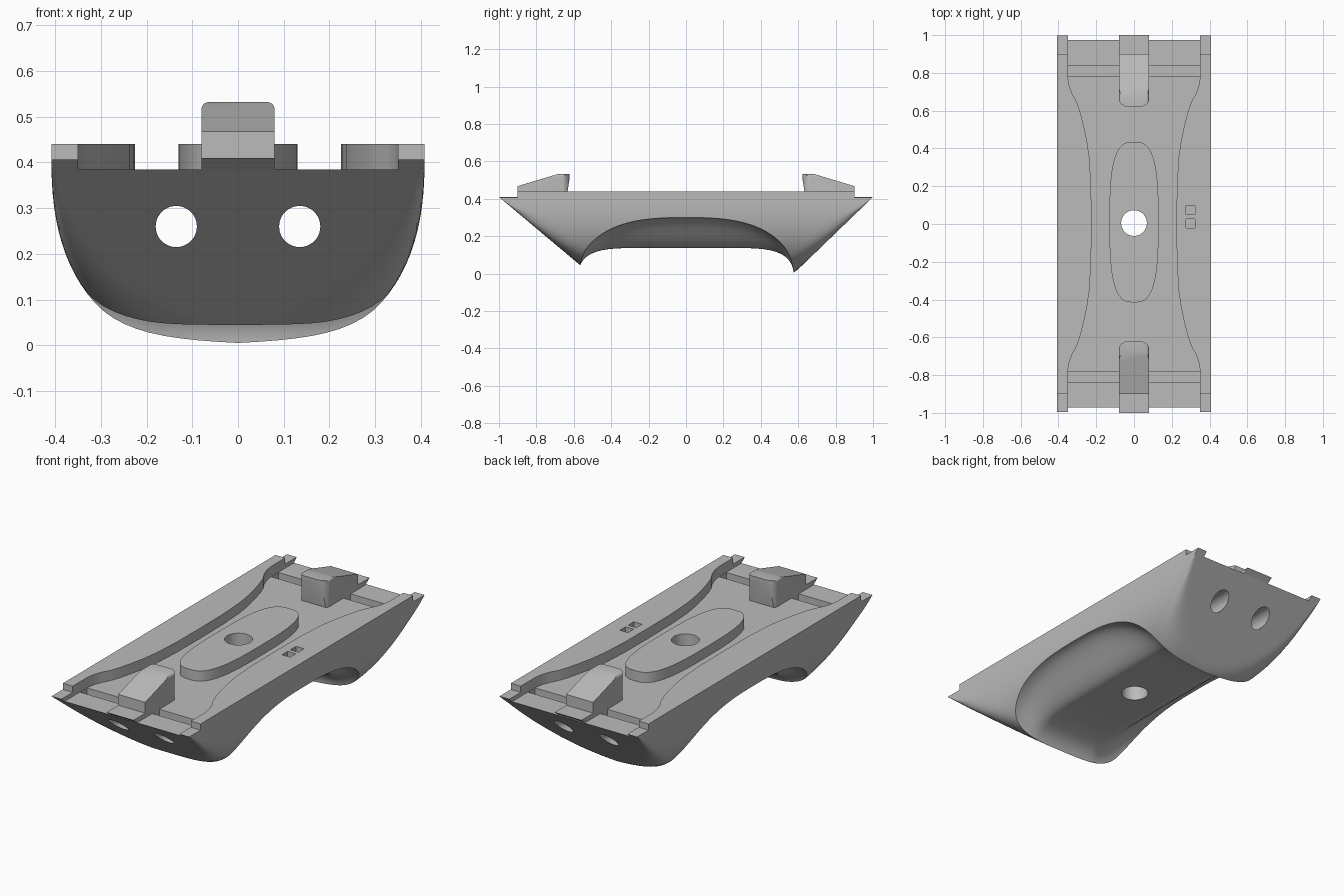
import bpy, bmesh, math

if "Cube" in bpy.data.objects:
    bpy.data.objects.remove(bpy.data.objects["Cube"], do_unlink=True)

grey = bpy.data.materials.new("plain_grey")
grey.use_nodes = True
grey.diffuse_color = (0.5, 0.5, 0.5, 1)
grey.node_tree.nodes["Principled BSDF"].inputs["Base Color"].default_value = (0.5, 0.5, 0.5, 1)

HALF_W, RIM, TOP, FLOOR = 0.408, 0.41, 0.44, 0.385
LIP = 0.575


def finish(bm, name):
    bmesh.ops.recalc_face_normals(bm, faces=bm.faces[:])
    mesh = bpy.data.meshes.new(name)
    bm.to_mesh(mesh)
    bm.free()
    mesh.materials.append(grey)
    obj = bpy.data.objects.new(name, mesh)
    bpy.context.collection.objects.link(obj)
    return obj


def prism(name, outline, axis, lo, hi):
    """Extrude a 2D outline along one axis."""
    place = {"x": lambda a, b, c: (c, a, b),
             "y": lambda a, b, c: (a, c, b),
             "z": lambda a, b, c: (a, b, c)}[axis]
    bm = bmesh.new()
    low = [bm.verts.new(place(a, b, lo)) for a, b in outline]
    high = [bm.verts.new(place(a, b, hi)) for a, b in outline]
    bm.faces.new(low)
    bm.faces.new(high)
    n = len(outline)
    for i in range(n):
        j = (i + 1) % n
        bm.faces.new((low[i], low[j], high[j], high[i]))
    return finish(bm, name)


def box(name, x0, x1, y0, y1, z0, z1):
    return prism(name, [(x0, y0), (x1, y0), (x1, y1), (x0, y1)], "z", z0, z1)


def circle(cx, cy, r, n=48):
    return [(cx + r * math.cos(2 * math.pi * i / n),
             cy + r * math.sin(2 * math.pi * i / n)) for i in range(n)]


def relief(name, xs, ys, height, cap):
    """Solid between a curved height surface and a flat cap."""
    bm = bmesh.new()
    v = [[bm.verts.new((x, y, height(x, y))) for y in ys] for x in xs]
    nx, ny = len(xs) - 1, len(ys) - 1
    for i in range(nx):
        for j in range(ny):
            bm.faces.new((v[i][j], v[i + 1][j], v[i + 1][j + 1], v[i][j + 1]))
    rim = ([v[i][0] for i in range(nx)] + [v[nx][j] for j in range(ny)]
           + [v[i][ny] for i in range(nx, 0, -1)] + [v[0][j] for j in range(ny, 0, -1)])
    lid = [bm.verts.new((p.co.x, p.co.y, cap)) for p in rim]
    for i in range(len(rim)):
        j = (i + 1) % len(rim)
        bm.faces.new((rim[i], rim[j], lid[j], lid[i]))
    bm.faces.new(lid)
    return finish(bm, name)


def combine(obj, tool, operation="DIFFERENCE"):
    mod = obj.modifiers.new("cut", "BOOLEAN")
    mod.operation, mod.solver, mod.object = operation, "EXACT", tool
    bpy.context.view_layer.objects.active = obj
    bpy.ops.object.modifier_apply(modifier=mod.name)
    bpy.data.objects.remove(tool, do_unlink=True)


# Curved hull with sloping ends
def hull_height(x, y):
    u = min(abs(x) / HALF_W, 1)
    side = 0.42 * (1 - (1 - u ** 2.7) ** 0.42) - 0.01
    end = RIM - (1 - abs(y)) * (0.84 if y < 0 else 0.965)
    k = min(0.04 + 0.23 * abs(x), 0.11, 0.8 * (RIM - side))
    z = max(side, end)
    if k > 0.001:
        h = max(k - abs(side - end), 0) / k
        z += h * h * k / 4
    return min(z, RIM)


half = [HALF_W * (1 - (1 - i / 26) ** 3) for i in range(27)]
xs = [-x for x in half[:0:-1]] + half
ends = [0.5 + i / 80 for i in range(41)]
ys = [-y for y in ends[::-1]] + [-0.25, 0, 0.25] + ends
body = relief("body", xs, ys, hull_height, TOP)


# Saddle-shaped hollow on the underside
def hollow_height(x, y):
    t = min(max((abs(x) - 0.17) / 0.23, 0), 1)
    t = t * t * (3 - 2 * t)
    u = min(abs(y) / LIP, 1)
    return (0.138 + 0.162 * t) * math.sqrt(max(1 - u ** (7 - 4.2 * t), 0))


hollow = relief("hollow_cutter", [-0.6 + i / 50 for i in range(61)],
                [LIP * math.sin(math.pi * (i / 56 - 0.5)) for i in range(57)],
                hollow_height, -0.3)
combine(body, hollow)

# Waisted channel between the two side rails
edge = [(0.225, 0), (0.227, 0.2), (0.236, 0.35), (0.249, 0.44), (0.266, 0.52),
        (0.287, 0.6), (0.305, 0.65), (0.328, 0.69), (0.342, 0.73), (0.349, 0.77),
        (0.35, 0.8), (0.35, 1.1)]
right = [(x, -y) for x, y in edge[:0:-1]] + edge
channel = right + [(-x, y) for x, y in right[::-1]]
combine(body, prism("channel_cutter", channel, "z", FLOOR, 0.6))

# Lowered corner tabs and cross grooves at both ends
for s in (-1, 1):
    y0, y1 = sorted((s * 0.9, s * 1.1))
    combine(body, box("tab_cutter", -0.6, 0.6, y0, y1, 0.407, 0.6))
    y0, y1 = sorted((s * 0.78, s * 0.84))
    for x0, x1 in ((-0.349, -0.08), (0.08, 0.349)):
        combine(body, box("groove_cutter", x0, x1, y0, y1, 0.335, 0.42))

# Long bores, middle hole and small square pits
for s in (-1, 1):
    combine(body, prism("bore_cutter", circle(s * 0.135, 0.26, 0.045), "y", -1.2, 1.2))
combine(body, prism("hole_cutter", circle(0, 0.005, 0.068), "z", -0.2, 0.7))
for y in (0.003, 0.073):
    combine(body, box("pit_cutter", 0.276, 0.324, y - 0.024, y + 0.024, 0.4, 0.5))

# Raised oblong pad around the middle hole
pad_outline = []
for i in range(72):
    c, s = math.cos(math.pi * i / 36), math.sin(math.pi * i / 36)
    pad_outline.append((math.copysign(0.13 * abs(c) ** 0.667, c),
                        0.01 + math.copysign(0.425 * abs(s) ** 0.667, s)))
pad = prism("middle_pad", pad_outline, "z", 0.37, TOP)
combine(pad, prism("hole_cutter", circle(0, 0.005, 0.068), "z", 0.2, 0.7))


# Wedge-shaped clips with rounded inner ends
def round_top(w, top, bottom, r, n=8):
    arc = [(w - r + r * math.cos(math.pi / 2 * i / n),
            top - r + r * math.sin(math.pi / 2 * i / n)) for i in range(n + 1)]
    return [(w, bottom)] + arc + [(-x, z) for x, z in arc[::-1]] + [(-w, bottom)]


side_profile = [(-1, RIM), (-0.9, RIM), (-0.9, 0.468), (-0.66, 0.54),
                (-0.618, 0.54), (-0.645, 0.36), (-0.932, 0.36)]
parts = [body, pad]
for s, name in ((1, "front_clip"), (-1, "back_clip")):
    clip = prism(name, [(s * y, z) for y, z in side_profile], "x", -0.2, 0.2)
    plan = [(x, s * y) for x, y in round_top(0.081, -0.622, -1.2, 0.045)]
    combine(clip, prism("plan_cutter", plan, "z", 0.1, 0.9), "INTERSECT")
    front = round_top(0.08, 0.532, 0.2, 0.016)
    combine(clip, prism("front_cutter", front, "y", -1.3, 1.3), "INTERSECT")
    parts.append(clip)

# Smooth curved faces, keep hard edges
for obj in parts:
    bpy.ops.object.select_all(action="DESELECT")
    obj.select_set(True)
    bpy.context.view_layer.objects.active = obj
    bpy.ops.object.shade_smooth_by_angle(angle=math.radians(30))
